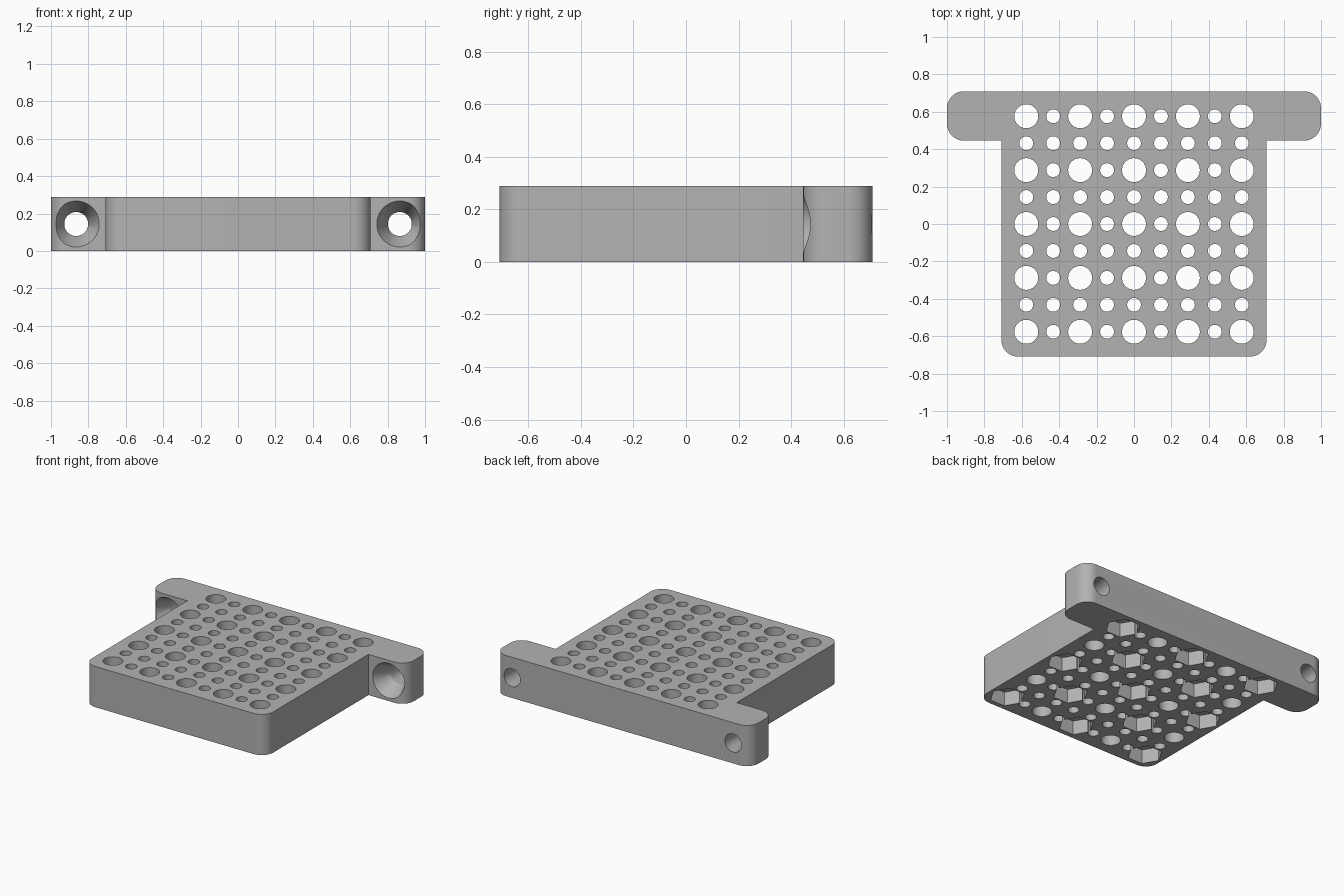
import bpy
import bmesh
from math import cos, sin, pi, radians
from mathutils import Matrix, Vector

HEIGHT = 0.288
PITCH = 0.144
CORNER = 0.09
BACK, STEP = 0.709, 0.446      # bar back and front faces
BODY, WING = 0.709, 1.0        # half widths of plate and bar

if "Cube" in bpy.data.objects:
    bpy.data.objects.remove(bpy.data.objects["Cube"], do_unlink=True)

grey = bpy.data.materials.new("plain grey")
grey.use_nodes = True
colour = (0.45, 0.45, 0.45, 1)
grey.diffuse_color = colour
grey.node_tree.nodes["Principled BSDF"].inputs["Base Color"].default_value = colour


def to_object(name, bm):
    bmesh.ops.recalc_face_normals(bm, faces=bm.faces)
    mesh = bpy.data.meshes.new(name)
    bm.to_mesh(mesh)
    bm.free()
    mesh.materials.append(grey)
    obj = bpy.data.objects.new(name, mesh)
    bpy.context.collection.objects.link(obj)
    return obj


def arc(cx, cy, start, steps=12):
    """Quarter-circle corner, counter-clockwise from the start angle."""
    angles = [radians(start + 90 * i / steps) for i in range(steps + 1)]
    return [(cx + CORNER * cos(a), cy + CORNER * sin(a)) for a in angles]


def add_cone(bm, matrix, r1, r2, depth, sides=48):
    bmesh.ops.create_cone(bm, cap_ends=True, segments=sides, radius1=r1,
                          radius2=r2, depth=depth, matrix=matrix)


def cut(target, cutter):
    mod = target.modifiers.new(cutter.name, 'BOOLEAN')
    mod.operation, mod.solver, mod.object = 'DIFFERENCE', 'EXACT', cutter
    cutter.hide_render = True
    bpy.ops.object.modifier_apply(modifier=mod.name)
    bpy.data.objects.remove(cutter, do_unlink=True)


# T-shaped plate: right half of the outline, mirrored to the left
half = arc(BODY - CORNER, -BODY + CORNER, 270)
half += [(BODY, STEP)]
half += arc(WING - CORNER, STEP + CORNER, 270)
half += arc(WING - CORNER, BACK - CORNER, 0)
outline = half + [(-x, y) for x, y in reversed(half)]
bm = bmesh.new()
base = bm.faces.new([bm.verts.new((x, y, 0)) for x, y in outline])
top = bmesh.ops.extrude_face_region(bm, geom=[base])
bmesh.ops.translate(bm, vec=(0, 0, HEIGHT),
                    verts=[v for v in top["geom"] if isinstance(v, bmesh.types.BMVert)])
plate = to_object("mounting_plate", bm)
bpy.context.view_layer.objects.active = plate
plate.select_set(True)

# Grid of large and small through holes, hex nut pockets under alternate large ones
holes, pockets = bmesh.new(), bmesh.new()
for i in range(-4, 5):
    for j in range(-4, 5):
        large = i % 2 == 0 and j % 2 == 0
        x, y = i * PITCH, j * PITCH
        radius = 0.064 if large else 0.037
        add_cone(holes, Matrix.Translation((x, y, HEIGHT / 2)), radius, radius, 1, 40)
        if large and (i + j) % 4 == 0:
            # hexagon with two corners along x
            turn = Matrix.Rotation(pi / 2, 4, 'Z')
            add_cone(pockets, Matrix.Translation((x, y, 0)) @ turn, 0.114, 0.114, 0.2, 6)
cut(plate, to_object("hole_cutter", holes))
cut(plate, to_object("nut_pocket_cutter", pockets))

# Horizontal bolt holes through the wings, countersunk at the front
bolts, sinks = bmesh.new(), bmesh.new()
along_y = Matrix.Rotation(-pi / 2, 4, 'X')
SINK, EXTRA = 0.115, 0.02
slope = (0.123 - 0.064) / SINK
for side in (-1, 1):
    x = side * 0.865
    add_cone(bolts, Matrix.Translation((x, 0.58, HEIGHT / 2)) @ along_y, 0.064, 0.064, 0.6)
    middle = STEP + (SINK - EXTRA) / 2
    add_cone(sinks, Matrix.Translation((x, middle, HEIGHT / 2)) @ along_y,
             0.123 + slope * EXTRA, 0.064, SINK + EXTRA)
cut(plate, to_object("bolt_cutter", bolts))
cut(plate, to_object("countersink_cutter", sinks))

bpy.ops.object.shade_smooth_by_angle(angle=radians(30))
